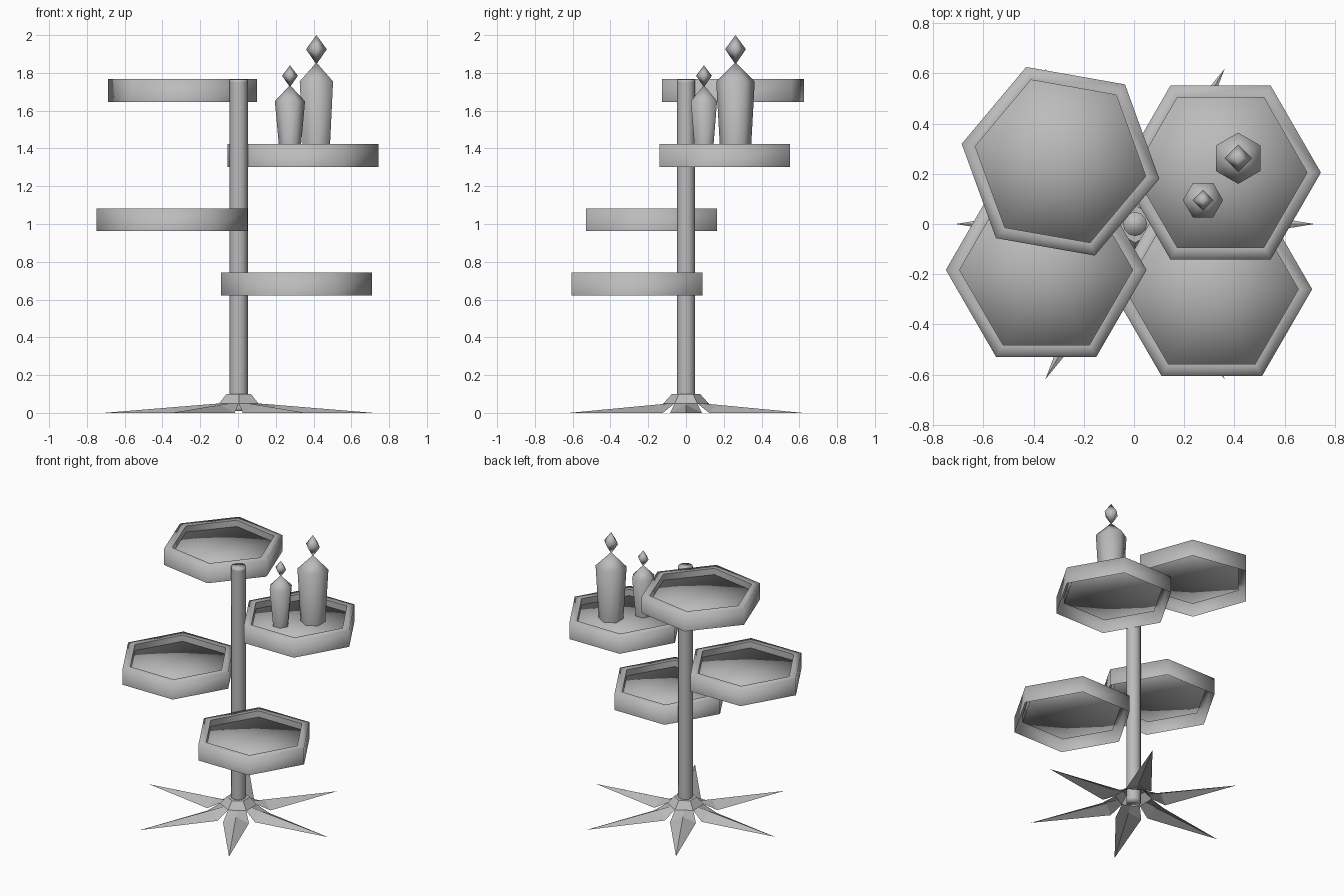
import bpy, bmesh
from math import sin, cos, pi, radians

cube = bpy.data.objects.get("Cube")
if cube:
    bpy.data.objects.remove(cube)

grey = bpy.data.materials.new("plain grey")
grey.use_nodes = True
grey.diffuse_color = (0.5, 0.5, 0.5, 1)
grey.node_tree.nodes["Principled BSDF"].inputs["Base Color"].default_value = (0.5, 0.5, 0.5, 1)


def finish(name, bm, location=(0, 0, 0), smooth=True):
    bmesh.ops.remove_doubles(bm, verts=bm.verts, dist=0.0005)
    bmesh.ops.recalc_face_normals(bm, faces=bm.faces)
    for face in bm.faces:
        face.smooth = smooth
    mesh = bpy.data.meshes.new(name)
    bm.to_mesh(mesh)
    bm.free()
    mesh.materials.append(grey)
    obj = bpy.data.objects.new(name, mesh)
    obj.location = location
    bpy.context.collection.objects.link(obj)


def lathe(name, profile, sides, turn=0, location=(0, 0, 0), caps=False, smooth=True):
    """Stack rings of (radius, height) and skin them with flat sides."""
    bm = bmesh.new()
    rings = []
    for radius, z in profile:
        angles = [radians(turn) + 2 * pi * i / sides for i in range(sides)]
        rings.append([bm.verts.new((radius * cos(a), radius * sin(a), z)) for a in angles])
    for low, high in zip(rings, rings[1:]):
        for i in range(sides):
            j = (i + 1) % sides
            bm.faces.new((low[i], low[j], high[j], high[i]))
    if caps:
        bm.faces.new(rings[0][::-1])
        bm.faces.new(rings[-1])
    finish(name, bm, location, smooth)


# Hexagonal trays: rim shell open below, inner wall and raised floor plate
RIM = [(0.4, 0), (0.4, 0.12), (0.345, 0.12)]
WALL = [(0.345, 0.065), (0.345, 0.12)]
FLOOR = [(0, 0.065), (0.345, 0.065), (0.345, 0.075), (0, 0.075)]
for name, x, y, z, turn in (
    ("lowest_tray", 0.31, -0.26, 0.622, 0),
    ("second_tray", -0.35, -0.183, 0.963, 0),
    ("candle_tray", 0.345, 0.205, 1.303, 0),
    ("highest_tray", -0.293, 0.25, 1.647, -10),
):
    for part, profile in (("rim", RIM), ("inner_wall", WALL), ("floor", FLOOR)):
        lathe(name + "_" + part, profile, 6, turn, (x, y, z))

# Pole
POLE = [(0.048, 0.01), (0.048, 0.03), (0.048, 1.75), (0.048, 1.765)]
lathe("pole", POLE, 12, 0, (0.004, 0, 0), caps=True)

# Candles with flames
lathe("large_candle", [(0.081, 1.378), (0.102, 1.755), (0, 1.855)], 6, 30, (0.415, 0.262, 0))
lathe("large_flame", [(0, 1.845), (0.055, 1.925), (0, 2)], 4, 0, (0.415, 0.262, 0))
lathe("small_candle", [(0.055, 1.378), (0.08, 1.65), (0, 1.735)], 6, 0, (0.275, 0.095, 0))
lathe("small_flame", [(0, 1.725), (0.042, 1.785), (0, 1.84)], 4, 0, (0.275, 0.095, 0))

# Collar where the pole meets the feet
COLLAR = [(0.12, 0.05), (0.075, 0.1), (0.045, 0.1)]
lathe("base_collar", COLLAR, 6, 30, (0.004, 0, 0), smooth=False)

# Six ridged, pointed feet
bm = bmesh.new()
for k in range(6):
    a = k * pi / 3

    def point(r, side, z):
        return bm.verts.new((r * cos(a) - side * sin(a), r * sin(a) + side * cos(a), z))

    root, ridge, tip = point(0.104, 0, 0.05), point(0.19, 0, 0.043), point(0.715, 0, 0)
    for s in (-1, 1):
        corner, wing = point(0.104, s * 0.06, 0.05), point(0.19, s * 0.085, 0)
        bm.faces.new((root, corner, wing, ridge))
        bm.faces.new((ridge, wing, tip))
finish("star_feet", bm, (0.004, 0, 0), smooth=False)
